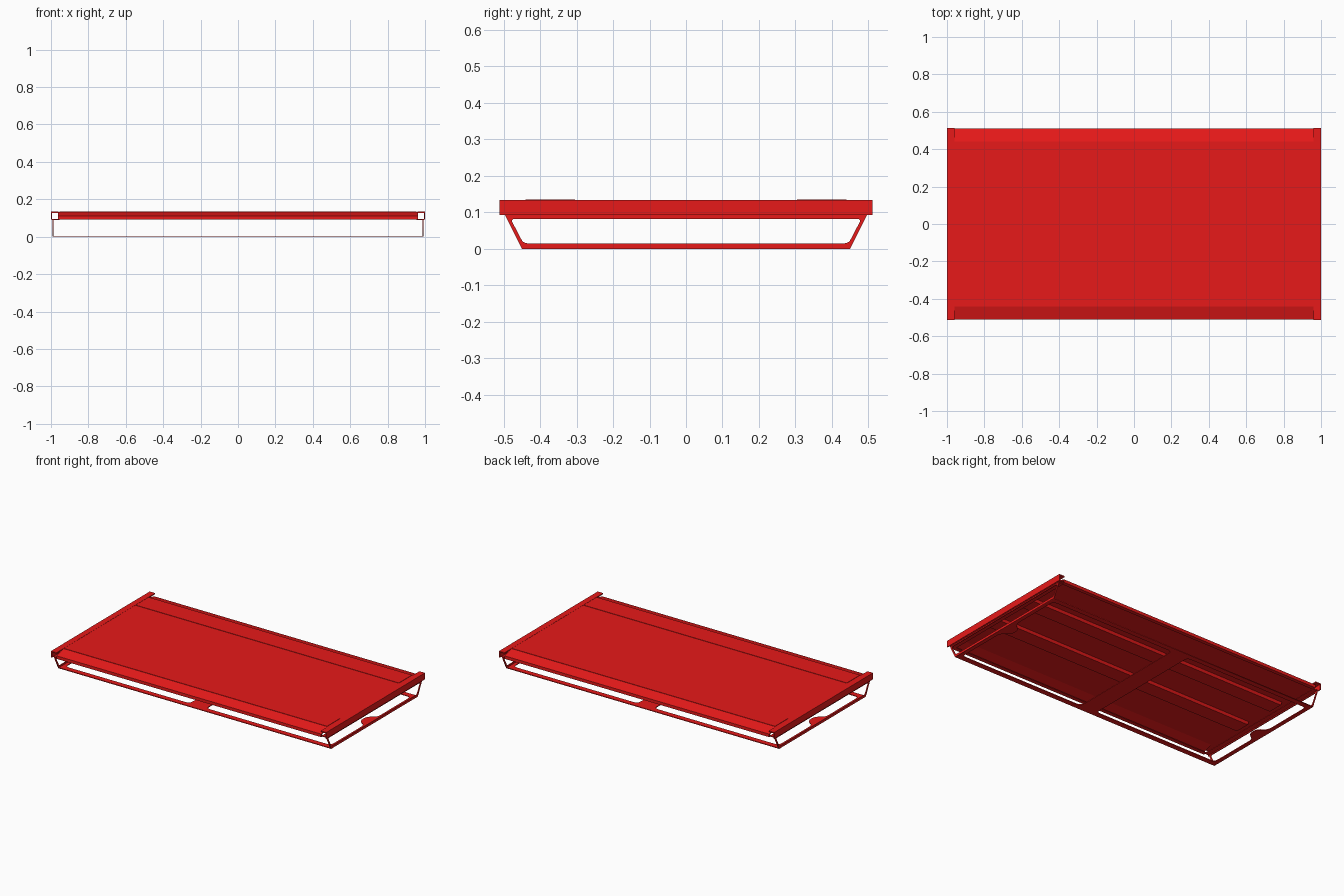
import bpy, bmesh
from mathutils import Matrix, Vector

if "Cube" in bpy.data.objects:
    bpy.data.objects.remove(bpy.data.objects["Cube"])

red = bpy.data.materials.new("red_paint")
red.diffuse_color = (0.80, 0.01, 0.01, 1)
red.use_nodes = True
red.node_tree.nodes["Principled BSDF"].inputs["Base Color"].default_value = red.diffuse_color


def finish(name, bm):
    bmesh.ops.recalc_face_normals(bm, faces=bm.faces)
    me = bpy.data.meshes.new(name)
    bm.to_mesh(me)
    bm.free()
    ob = bpy.data.objects.new(name, me)
    bpy.context.collection.objects.link(ob)
    me.materials.append(red)
    return ob


def box(name, x0, x1, y0, y1, z0, z1):
    bm = bmesh.new()
    m = Matrix.Translation(((x0 + x1) / 2, (y0 + y1) / 2, (z0 + z1) / 2))
    m = m @ Matrix.Diagonal((abs(x1 - x0), abs(y1 - y0), abs(z1 - z0), 1))
    bmesh.ops.create_cube(bm, size=1, matrix=m)
    return finish(name, bm)


def extrude_profile(name, pts, x0, x1):
    """Closed (y, z) profile swept along x."""
    bm = bmesh.new()
    f = bm.faces.new([bm.verts.new((x0, y, z)) for y, z in pts])
    r = bmesh.ops.extrude_face_region(bm, geom=[f])
    vs = [v for v in r["geom"] if isinstance(v, bmesh.types.BMVert)]
    bmesh.ops.translate(bm, verts=vs, vec=(x1 - x0, 0, 0))
    return finish(name, bm)


def rounded(pts, r, n=5):
    """Round every corner of a closed 2D outline."""
    out = []
    for i, p in enumerate(pts):
        p, a, b = Vector(p), Vector(pts[i - 1]), Vector(pts[(i + 1) % len(pts)])
        s = p + (a - p).normalized() * r
        e = p + (b - p).normalized() * r
        for k in range(n + 1):
            t = k / n
            out.append(s * (1 - t) ** 2 + p * 2 * t * (1 - t) + e * t * t)
    return out


def cut_sheet(name, loops, thickness, matrix):
    """Flat sheet from an outline plus holes."""
    cu = bpy.data.curves.new(name, "CURVE")
    cu.dimensions, cu.fill_mode, cu.extrude = "2D", "BOTH", thickness / 2
    for loop in loops:
        sp = cu.splines.new("POLY")
        sp.points.add(len(loop) - 1)
        for q, p in zip(sp.points, loop):
            q.co = (p[0], p[1], 0, 1)
        sp.use_cyclic_u = True
    ob = bpy.data.objects.new(name, cu)
    bpy.context.collection.objects.link(ob)
    me = bpy.data.meshes.new_from_object(ob.evaluated_get(bpy.context.evaluated_depsgraph_get()))
    bpy.data.objects.remove(ob)
    bm = bmesh.new()
    bm.from_mesh(me)
    bpy.data.meshes.remove(me)
    bmesh.ops.remove_doubles(bm, verts=bm.verts, dist=1e-5)
    bm.transform(matrix)
    return finish(name, bm)


# folded deck sheet: flat top, sloped long edges, skirt with a small inward lip
half = [(0.44, 0.133), (0.51, 0.112), (0.51, 0.092), (0.485, 0.092),
        (0.485, 0.096), (0.504, 0.096), (0.504, 0.107), (0.44, 0.126)]
deck = half + [(-y, z) for y, z in reversed(half)]
extrude_profile("deck_sheet", deck, -0.962, 0.962)

# long raised strips and the stiffening channels under the deck
for s, side in ((-1, "front"), (1, "back")):
    box(side + "_raised_strip", -0.955, 0.955, s * 0.305, s * 0.44, 0.130, 0.1355)
    y = s * 0.15
    extrude_profile(side + "_stiffener",
                    [(y - 0.06, 0.128), (y - 0.05, 0.11), (y + 0.05, 0.11), (y + 0.06, 0.128)],
                    -0.955, 0.955)

# end caps: angle strips over the deck ends
for s, side in ((-1, "left"), (1, "right")):
    box(side + "_end_cap_top", s * 0.96, s * 1.0, -0.512, 0.512, 0.127, 0.134)
    box(side + "_end_cap_face", s * 0.994, s * 1.0, -0.512, 0.512, 0.092, 0.134)
    box(side + "_end_flange", s * 0.955, s * 0.995, -0.495, 0.495, 0.089, 0.094)

    # trapezoid leg frame with a rounded opening
    outer = [(-0.45, 0.0), (0.45, 0.0), (0.497, 0.094), (-0.497, 0.094)]
    hole = rounded([(-0.446, 0.015), (0.446, 0.015), (0.481, 0.082), (-0.481, 0.082)], 0.012)
    m = Matrix(((0, 0, 1, s * 0.989), (1, 0, 0, 0), (0, 1, 0, 0), (0, 0, 0, 1)))
    cut_sheet(side + "_leg_frame", [outer, hole], 0.006, m)

# base plate with two large rounded openings and a small tab at each end
plate = [(-0.99, -0.45), (0.99, -0.45), (0.99, 0.45), (-0.99, 0.45)]
holes = []
for s in (-1, 1):
    h = [(0.06, -0.415), (0.965, -0.415), (0.965, -0.07), (0.91, -0.035),
         (0.91, 0.035), (0.965, 0.07), (0.965, 0.415), (0.06, 0.415)]
    holes.append(rounded([(s * x, y) for x, y in h], 0.03))
cut_sheet("base_plate", [plate] + holes, 0.005, Matrix.Translation((0, 0, 0.0025)))
